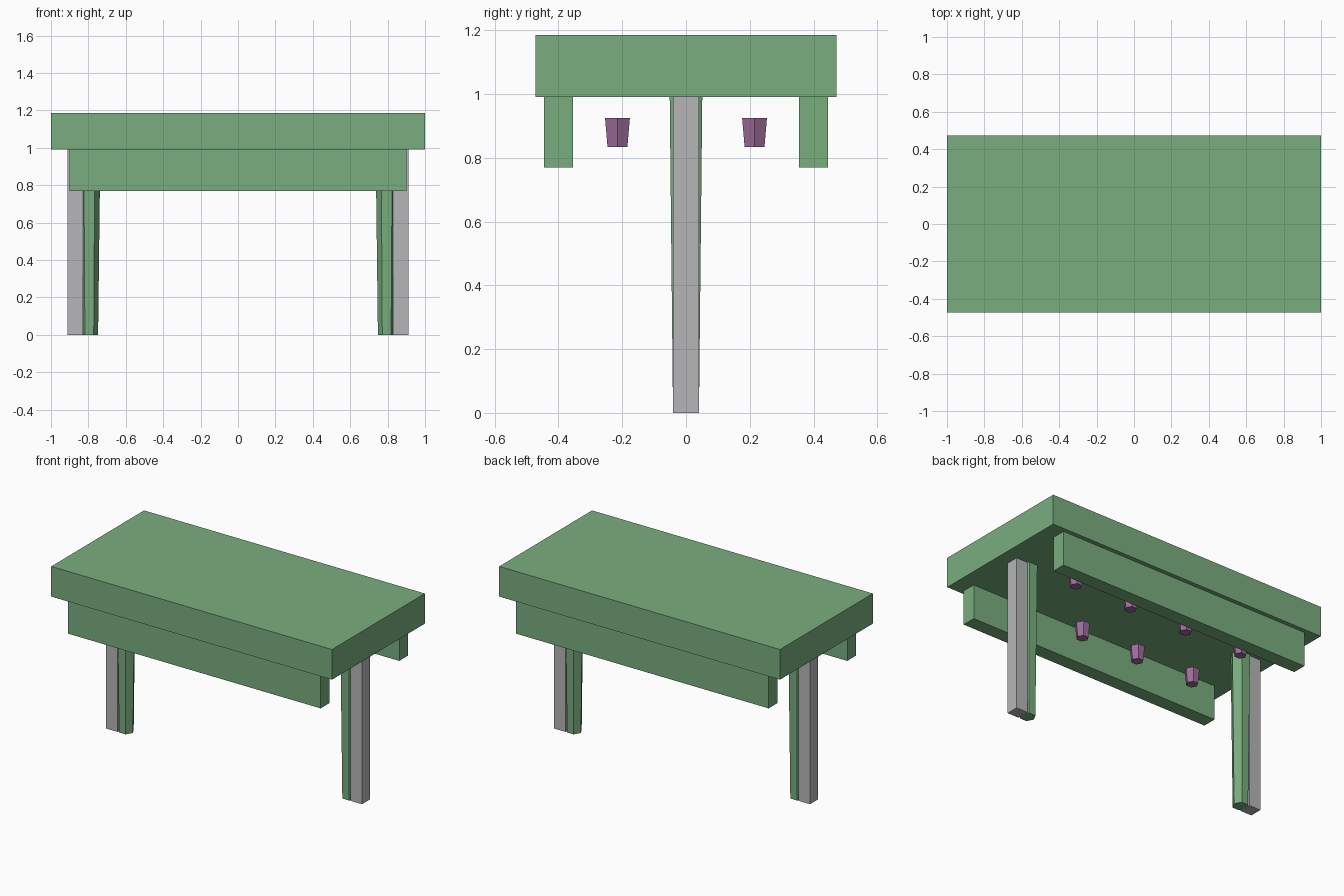
import bpy
from mathutils import Vector

cube = bpy.data.objects.get("Cube")
if cube:
    bpy.data.objects.remove(cube, do_unlink=True)


def material(name, rgb):
    mat = bpy.data.materials.new(name)
    mat.use_nodes = True
    color = (*rgb, 1.0)
    mat.diffuse_color = color
    mat.node_tree.nodes["Principled BSDF"].inputs["Base Color"].default_value = color
    return mat


green = material("soft green", (0.19, 0.42, 0.21))
grey = material("light grey", (0.47, 0.47, 0.48))
purple = material("dusty purple", (0.34, 0.15, 0.32))


def box(name, low, high, mat):
    """Box spanning two opposite corners."""
    low, high = Vector(low), Vector(high)
    bpy.ops.mesh.primitive_cube_add(size=1, location=(low + high) / 2)
    obj = bpy.context.object
    obj.name = name
    obj.scale = high - low
    bpy.ops.object.transform_apply(location=False, rotation=False, scale=True)
    obj.data.materials.append(mat)
    return obj


def hex_taper(name, x, y, z_low, z_high, r_low, r_high, mat):
    """Six-sided tapered post with corners pointing along x."""
    bpy.ops.mesh.primitive_cone_add(
        vertices=6, radius1=r_low, radius2=r_high, depth=z_high - z_low,
        location=(x, y, (z_low + z_high) / 2), rotation=(0, 0, 0.5235988))
    obj = bpy.context.object
    obj.name = name
    obj.data.materials.append(mat)
    return obj


TOP_LOW, TOP_HIGH = 0.991, 1.185

# Table top
box("table_top", (-1, -0.472, TOP_LOW), (1, 0.472, TOP_HIGH), green)

# Long aprons under the front and back edges
for side, y in (("front", -0.4), ("back", 0.4)):
    box(side + "_apron", (-0.9, y - 0.045, 0.769), (0.9, y + 0.045, TOP_LOW), green)

# Square outer posts with tapered hexagonal legs against their inner faces
for side, s in (("left", 1), ("right", -1)):
    post_x = s * 0.87
    box(side + "_post", (post_x - 0.041, -0.04, 0), (post_x + 0.041, 0.04, TOP_LOW), grey)
    hex_taper(side + "_leg", s * 0.795, 0, 0, TOP_LOW, 0.047, 0.059, green)

# Two rows of four hanging pegs
for side, y in (("front", -0.215), ("back", 0.215)):
    for i in range(4):
        x = (i - 1.5) * 0.41
        hex_taper(f"{side}_peg_{i + 1}", x, y, 0.834, 0.925, 0.036, 0.045, purple)
